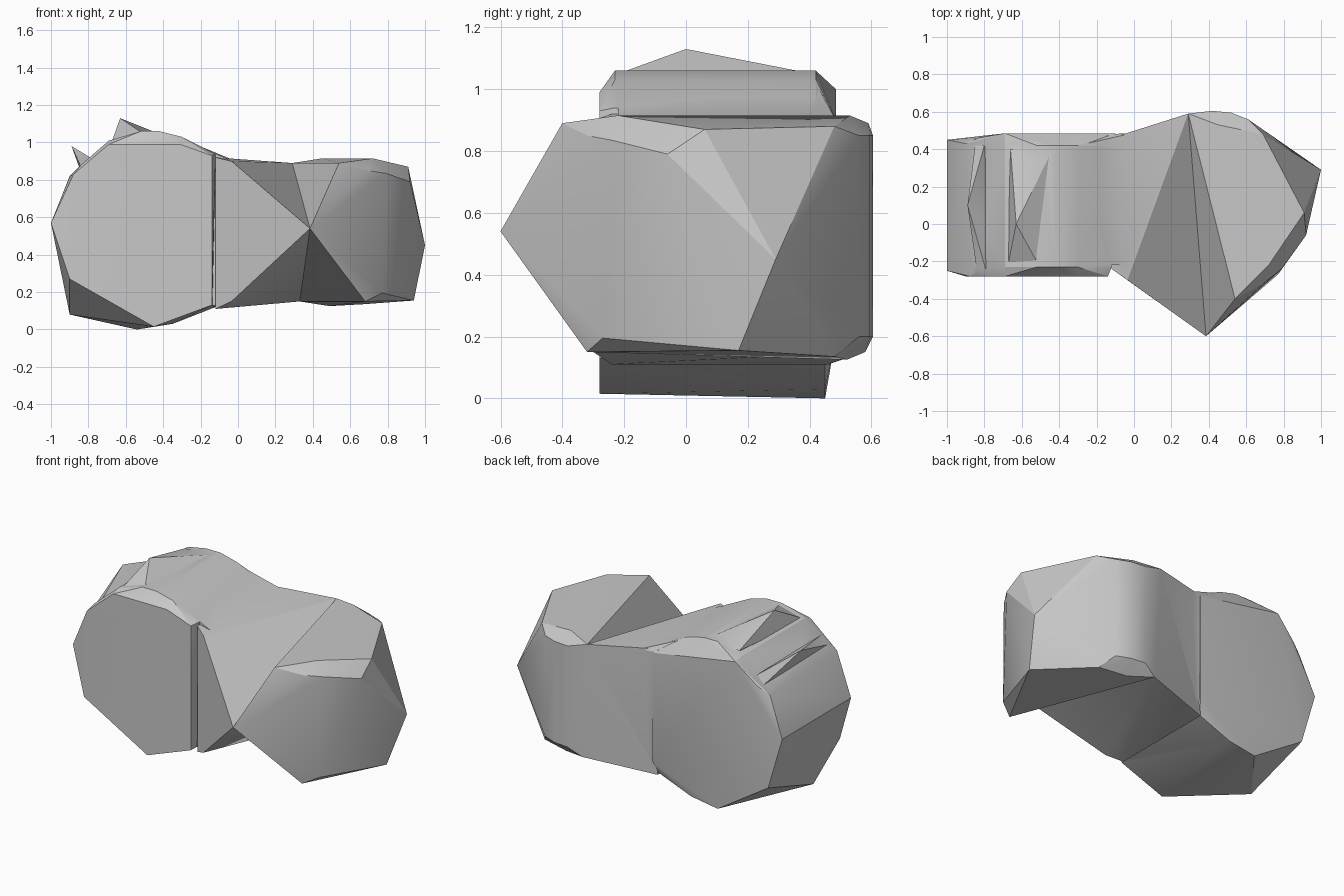
import bpy, bmesh, math

cube = bpy.data.objects.get("Cube")
if cube:
    bpy.data.objects.remove(cube, do_unlink=True)

stone = bpy.data.materials.new("stone_grey")
stone.use_nodes = True
grey = (0.58, 0.58, 0.58, 1)
stone.diffuse_color = grey
stone.node_tree.nodes["Principled BSDF"].inputs["Base Color"].default_value = grey


def chunk(name, points):
    """Faceted convex stone chunk wrapped round a few corner points."""
    bm = bmesh.new()
    for point in points:
        bm.verts.new(point)
    hull = bmesh.ops.convex_hull(bm, input=bm.verts[:])
    inner = [g for g in hull["geom_interior"] if isinstance(g, bmesh.types.BMVert)]
    bmesh.ops.delete(bm, geom=inner, context="VERTS")
    bmesh.ops.recalc_face_normals(bm, faces=bm.faces[:])
    mesh = bpy.data.meshes.new(name)
    bm.to_mesh(mesh)
    bm.free()
    mesh.materials.append(stone)
    obj = bpy.data.objects.new(name, mesh)
    bpy.context.collection.objects.link(obj)
    return obj


def across(profile, front, back):
    """Repeat an x-z profile at two depths."""
    return [(x, y, z) for x, z in profile for y in (front, back)]


def upright(plan, low, high):
    """Repeat an x-y plan at two heights."""
    return [(x, y, z) for x, y in plan for z in (low, high)]


# Upright drum: front face, back face, and the inset crown and rim
front_face = [(-.88, .83), (-.69, .99), (-.31, .99), (-.14, .93),
              (-.14, .13), (-.45, .015), (-.9, .27)]
back_face = [(-.69, 1), (-.43, .95), (-.1, .9), (-.1, .2)]
back_foot = [(-.9, .23), (-.54, 0), (-.35, .03), (-.12, .12)]
crown = [(-.69, 1.01), (-.52, 1.06), (-.42, 1.06), (-.3, 1.03), (-.12, .94)]
drum = [(x, -.28, z) for x, z in front_face]
drum += [(x, .485, z) for x, z in back_face]
drum += [(x, .45, z) for x, z in back_foot]
drum += across(crown, -.23, .42)
drum += across([(-1, .57)], -.25, .45)
drum += [(-.84, -.26, .88), (-.83, .46, .87), (-.9, .43, .82), (-.9, -.01, .08)]
body = chunk("stone_body", drum)

# Two sharp chips standing on the drum
crown_chip = chunk("crown_chip", [
    (-.63, 0, 1.13), (-.51, -.22, 1.05), (-.43, .41, 1.05),
    (-.66, .4, 1.03), (-.68, -.25, .99), (-.55, 0, .9)])
side_chip = chunk("side_chip", [
    (-.89, .1, .98), (-.79, -.25, .92), (-.8, .42, .92),
    (-.84, -.25, .87), (-.85, .42, .87), (-.7, .1, .8)])

# Shoulder sloping from the drum's crown down to the neck
slope = across([(-.3, 1.02), (-.12, .94), (-.03, .9)], -.22, .42)
slope += across([(-.3, .3), (-.03, .2)], -.22, .475)
slope += across([(-.3, .1), (-.03, .145)], -.22, .44)
slope += [(-.3, .475, .92), (-.01, .485, .9)]
shoulder = chunk("shoulder", slope)

# Neck and lobe meet along one slanted triangle
seam = [(.385, -.6, .54), (.29, .59, .89), (.33, .58, .15)]
bridge = seam + upright([(-.12, -.24), (-.12, .46)], .11, .92)
bridge += upright([(-.035, -.3), (0, .49)], .15, .9)
neck = chunk("neck", bridge)

# Side lobe: upper rim, lower rim, rounded back and outer point
upper_rim = [(.54, -.4, .89), (.72, -.22, .915), (.91, .06, .87),
             (.92, -.06, .79), (.69, .48, .88), (.45, .53, .915)]
front_bevel = [(.69, -.32, .85), (.79, -.24, .835)]
lower_rim = [(.68, -.32, .15), (.77, -.27, .195), (.94, .17, .155),
             (.67, .48, .135), (.49, .52, .125)]
rounded_back = upright([(.42, .605), (.52, .595), (.61, .56)], .2, .85)
side_lobe = chunk("side_lobe", seam + upper_rim + front_bevel + lower_rim
                  + rounded_back + [(1, .29, .45)])

# Fuse every chunk into one closed stone skin
bpy.context.view_layer.objects.active = body
for part in (neck, side_lobe, shoulder, crown_chip, side_chip):
    union = body.modifiers.new(part.name, "BOOLEAN")
    union.operation = "UNION"
    union.solver = "EXACT"
    union.object = part
    bpy.ops.object.modifier_apply(modifier=union.name)
    bpy.data.objects.remove(part, do_unlink=True)

bpy.ops.object.select_all(action="DESELECT")
body.select_set(True)
bpy.ops.object.shade_smooth_by_angle(angle=math.radians(20))
